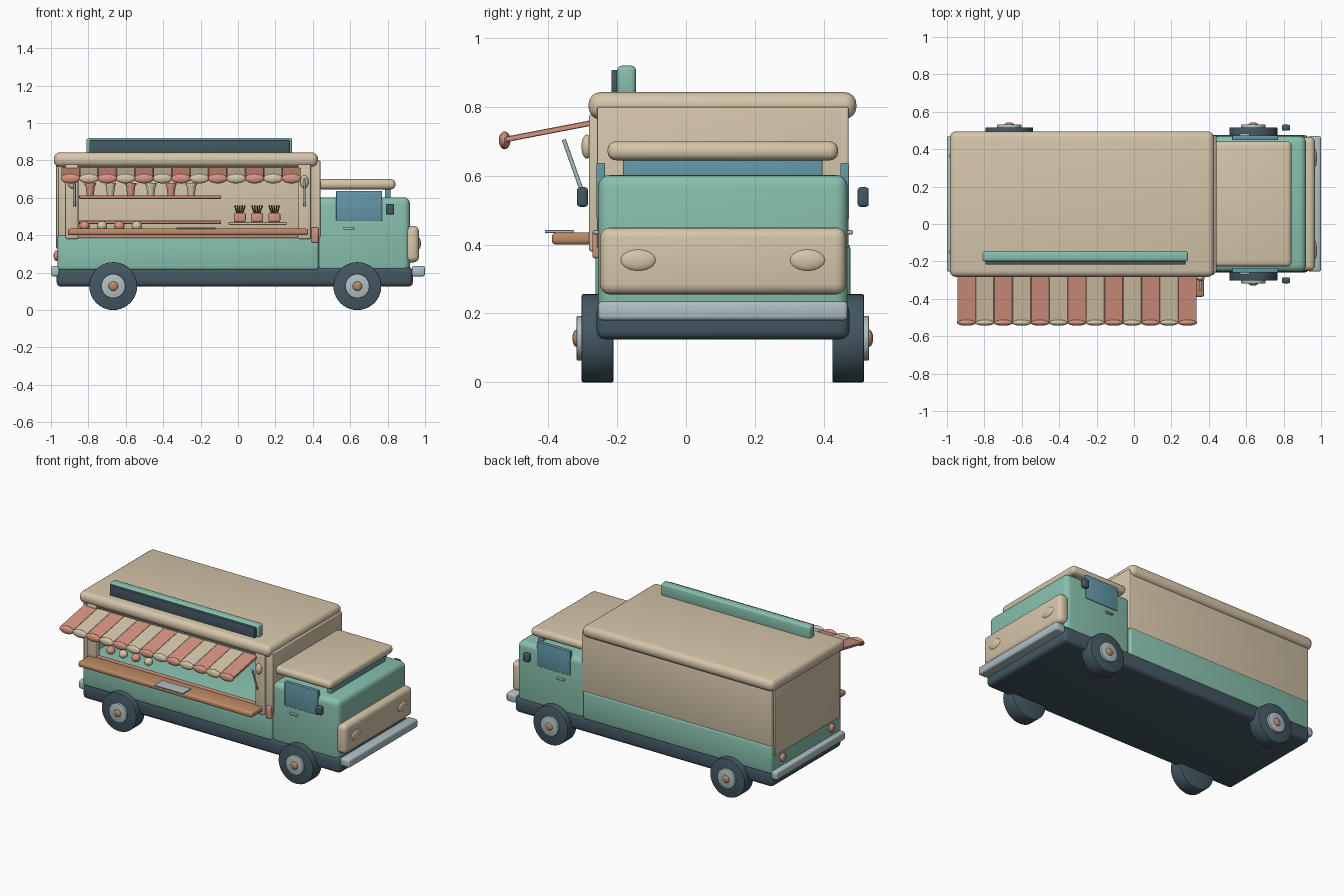
import bpy, bmesh, math
from mathutils import Vector, Matrix

cube = bpy.data.objects.get("Cube")
if cube:
    bpy.data.objects.remove(cube, do_unlink=True)


def material(name, r, g, b):
    def linear(c):
        c /= 255
        return c / 12.92 if c < 0.04 else ((c + 0.055) / 1.055) ** 2.4
    col = (linear(r), linear(g), linear(b), 1)
    m = bpy.data.materials.new(name)
    m.use_nodes = True
    m.diffuse_color = col
    m.node_tree.nodes["Principled BSDF"].inputs["Base Color"].default_value = col
    return m


CREAM = material("cream", 214, 198, 170)
GREEN = material("mint green", 136, 192, 174)
DARK = material("dark slate", 68, 88, 98)
CORAL = material("coral", 214, 148, 130)
WOOD = material("warm wood", 190, 138, 102)
GLASS = material("blue glass", 100, 152, 168)
METAL = material("light metal", 176, 192, 196)
TWIG = material("dark brown", 112, 80, 58)


def finish(name, bm, mat):
    mesh = bpy.data.meshes.new(name)
    bm.to_mesh(mesh)
    bm.free()
    mesh.materials.append(mat)
    ob = bpy.data.objects.new(name, mesh)
    bpy.context.collection.objects.link(ob)
    bpy.ops.object.select_all(action='DESELECT')
    ob.select_set(True)
    bpy.context.view_layer.objects.active = ob
    bpy.ops.object.shade_smooth_by_angle(angle=math.radians(35))
    return ob


def box(name, mat, x, y, z, bevel=0.0, segments=3):
    """Rounded box from (min, max) ranges on each axis."""
    bm = bmesh.new()
    bmesh.ops.create_cube(bm, size=1)
    for v in bm.verts:
        v.co = Vector([r[0] if c < 0 else r[1] for c, r in zip(v.co, (x, y, z))])
    if bevel:
        bmesh.ops.bevel(bm, geom=bm.edges[:], offset=bevel, segments=segments,
                        profile=0.5, affect='EDGES')
    return finish(name, bm, mat)


def rod(name, mat, a, b, r1, r2=None, sides=24, bevel=0.0):
    """Cylinder or cone between two points."""
    a, b = Vector(a), Vector(b)
    d = b - a
    bm = bmesh.new()
    bmesh.ops.create_cone(bm, cap_ends=True, segments=sides, radius1=r1,
                          radius2=r1 if r2 is None else r2, depth=d.length)
    if bevel:
        rims = [e for e in bm.edges if abs(e.verts[0].co.z - e.verts[1].co.z) < 1e-5]
        bmesh.ops.bevel(bm, geom=rims, offset=bevel, segments=2, profile=0.5, affect='EDGES')
    turn = d.to_track_quat('Z', 'Y').to_matrix().to_4x4()
    bm.transform(Matrix.Translation((a + b) / 2) @ turn)
    return finish(name, bm, mat)


def ball(name, mat, centre, radii):
    bm = bmesh.new()
    bmesh.ops.create_uvsphere(bm, u_segments=20, v_segments=12, radius=1)
    bm.transform(Matrix.Translation(centre) @ Matrix.Diagonal((*radii, 1)))
    return finish(name, bm, mat)


MID = 0.107          # centre line of the vehicle
WIDE = (-0.26, 0.475)

# Chassis and bumpers
box("chassis", DARK, (-0.97, 0.935), WIDE, (0.125, 0.23), 0.025)
box("front_bumper", METAL, (0.93, 1.0), (-0.255, 0.47), (0.18, 0.235), 0.012)
box("rear_bumper", METAL, (-1.0, -0.95), (-0.255, 0.47), (0.18, 0.235), 0.012)

# Service body: green base, cream walls with an open serving side
box("body_base", GREEN, (-0.965, 0.432), (-0.263, 0.478), (0.212, 0.405), 0.018)
UP = (0.39, 0.80)
box("far_wall", CREAM, (-0.96, 0.44), (0.45, 0.472), UP, 0.005)
box("rear_wall", CREAM, (-0.96, -0.94), (-0.258, 0.472), UP, 0.005)
box("forward_wall", CREAM, (0.418, 0.44), (-0.258, 0.472), UP, 0.005)
box("rear_door_panel", CREAM, (-0.972, -0.955), (-0.235, 0.45), (0.33, 0.78), 0.004)
box("serving_wall_rear", CREAM, (-0.96, -0.855), (-0.258, -0.238), UP, 0.004)
box("serving_wall_forward", CREAM, (0.32, 0.44), (-0.258, -0.238), UP, 0.004)
box("serving_header", CREAM, (-0.87, 0.34), (-0.258, -0.238), (0.755, 0.80), 0.004)
box("roof", CREAM, (-0.985, 0.428), (-0.283, 0.495), (0.765, 0.843), 0.034, 4)

# Serving hatch: posts, lamps, trim, counter
for side, x in (("rear", -0.888), ("forward", 0.355)):
    box(side + "_hatch_post", CREAM, (x - 0.034, x + 0.034), (-0.282, -0.25), (0.38, 0.78), 0.008)
    ball(side + "_hatch_lamp", CREAM, (x, -0.288, 0.685), (0.022, 0.016, 0.035))
    sx = x + (0.015 if x < 0 else 0)
    rod(side + "_awning_strut", METAL, (sx, -0.355, 0.705), (sx, -0.302, 0.555), 0.006, sides=12)
box("hatch_trim", CORAL, (-0.86, 0.33), (-0.275, -0.24), (0.385, 0.437), 0.005)
box("trim_end_block", CORAL, (0.393, 0.43), (-0.272, -0.24), (0.36, 0.442), 0.008)
box("counter", WOOD, (-0.91, 0.375), (-0.39, -0.265), (0.40, 0.435), 0.012)
box("counter_tray", METAL, (-0.33, -0.12), (-0.41, -0.325), (0.434, 0.442), 0.002)

# Striped awning with a scalloped edge
stripes, left, right = 13, -0.945, 0.335
step = (right - left) / stripes
slope = math.atan2(0.05, 0.26)
for i in range(stripes):
    mat = CREAM if i % 2 else CORAL
    x = left + step * (i + 0.5)
    strip = box(f"awning_stripe_{i}", mat, (-step / 2, step / 2), (-0.132, 0.132), (-0.008, 0.008), 0.002, 1)
    strip.location = (x, -0.398, 0.73)
    strip.rotation_euler.x = slope
    ball(f"awning_scallop_{i}", mat, (x, -0.527, 0.703), (step * 0.53, 0.017, 0.026))

# Interior shelves and goods
for i, z in enumerate((0.595, 0.46)):
    box(f"shelf_{i}", WOOD, (-0.85, -0.09), (0.33, 0.455), (z, z + 0.018), 0.004)
for i in range(6):
    x = -0.79 + 0.108 * i
    mat = CREAM if i % 2 else CORAL
    rod(f"cup_{i}", mat, (x, 0.39, 0.612), (x, 0.39, 0.672), 0.018, 0.026)
    rod(f"cup_rim_{i}", mat, (x, 0.39, 0.668), (x, 0.39, 0.68), 0.03)
for i in range(4):
    ball(f"bun_{i}", CREAM if i % 2 else CORAL, (-0.82 + 0.093 * i, -0.17, 0.45), (0.028, 0.028, 0.026))
box("pot_shelf", CREAM, (-0.05, 0.26), (0.36, 0.455), (0.455, 0.47), 0.003)
for i in range(3):
    x = 0.01 + 0.092 * i
    box(f"pot_{i}", CORAL, (x - 0.032, x + 0.032), (0.37, 0.434), (0.47, 0.52), 0.01)
    for k in range(-2, 3):
        rod(f"twig_{i}_{k}", TWIG, (x + k * 0.007, 0.402, 0.515),
            (x + k * 0.014, 0.402 + 0.01 * (k % 2), 0.56), 0.004, sides=8)

# Roof board
box("roof_board", GREEN, (-0.81, 0.29), (-0.2, -0.145), (0.83, 0.92), 0.014)
box("roof_board_face", DARK, (-0.795, 0.275), (-0.217, -0.195), (0.835, 0.908), 0.004)

# Cab
box("cab", GREEN, (0.42, 0.92), (-0.255, 0.47), (0.2, 0.603), 0.035, 4)
box("cab_roof", CREAM, (0.425, 0.842), (-0.228, 0.442), (0.645, 0.70), 0.024, 4)
box("windshield", GLASS, (0.785, 0.815), (-0.183, 0.397), (0.57, 0.65), 0.006)
box("nose_panel", CREAM, (0.89, 0.968), (-0.25, 0.465), (0.255, 0.45), 0.03, 4)
for side, s in (("right", -1), ("left", 1)):
    def across(a, b):
        return sorted((MID + s * a, MID + s * b))
    ball(side + "_headlight", CREAM, (0.964, MID + s * 0.246, 0.355), (0.014, 0.053, 0.032))
    ball(side + "_tail_light", CORAL, (-0.972, MID + s * 0.258, 0.29), (0.014, 0.028, 0.028))
    box(side + "_window", GLASS, (0.525, 0.77), across(0.342, 0.367), (0.475, 0.637), 0.004)
    box(side + "_door_handle", METAL, (0.565, 0.62), across(0.355, 0.378), (0.43, 0.442), 0.004)
    box(side + "_mirror", DARK, (0.79, 0.835), across(0.392, 0.424), (0.51, 0.567), 0.009)
    # Wheels
    for end, x in (("rear", -0.667), ("front", 0.638)):
        def at(d):
            return (x, MID + s * d, 0.128)
        name = f"{side}_{end}_"
        rod(name + "tyre", DARK, at(0.318), at(0.41), 0.128, sides=40, bevel=0.004)
        rod(name + "hub", METAL, at(0.40), at(0.425), 0.065, sides=32, bevel=0.004)
        ball(name + "hub_cap", WOOD, at(0.425), (0.025, 0.012, 0.025))
